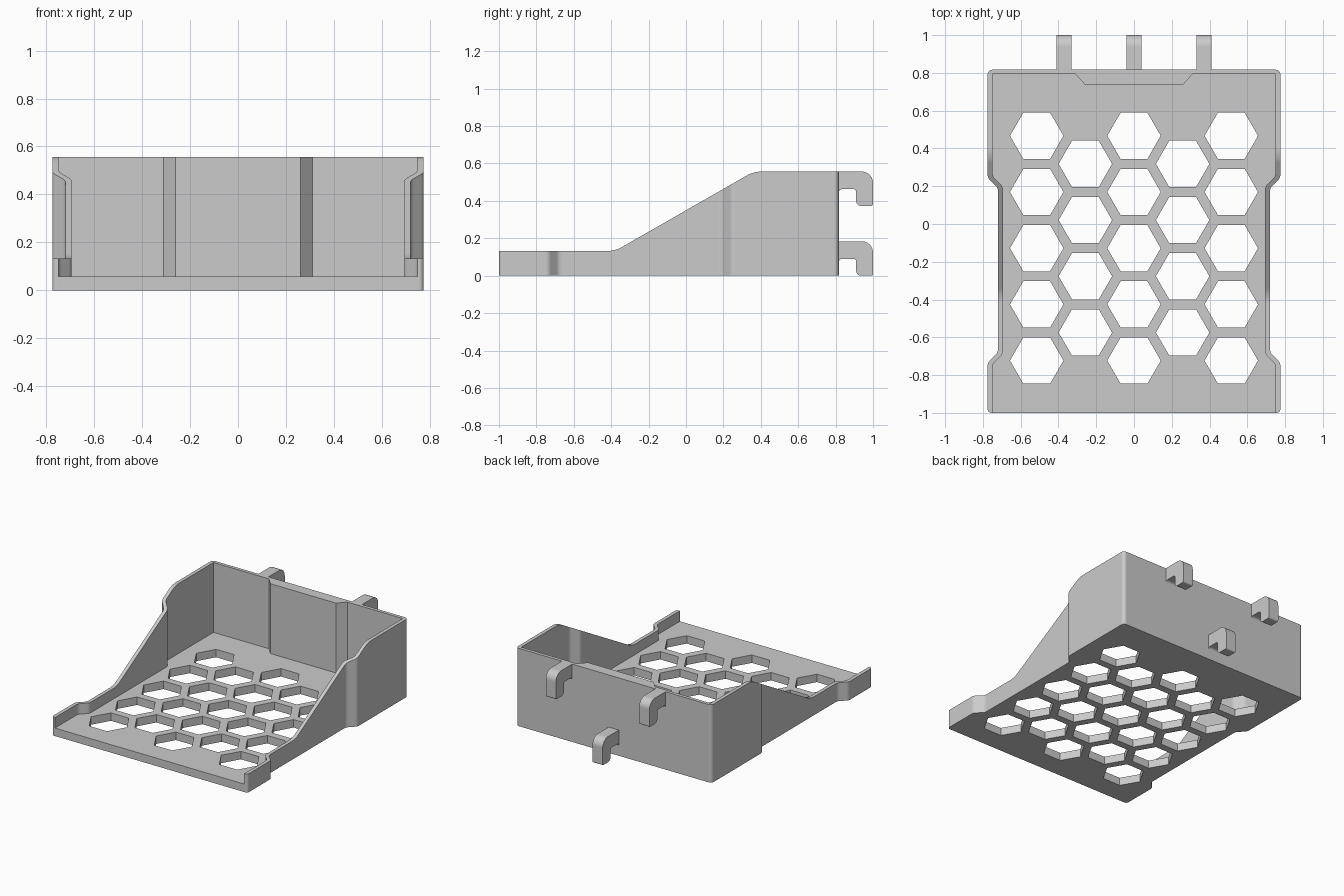
import bpy
import bmesh
import math
from mathutils import Vector

cube = bpy.data.objects.get("Cube")
if cube:
    bpy.data.objects.remove(cube, do_unlink=True)

grey = bpy.data.materials.new("light_grey")
grey.use_nodes = True
COLOUR = (0.6, 0.6, 0.6, 1)
grey.diffuse_color = COLOUR
grey.node_tree.nodes["Principled BSDF"].inputs["Base Color"].default_value = COLOUR

TOP, RIM, FLOOR = 0.557, 0.132, 0.057


def rounded(points, steps=6):
    """Replace each corner (a, b, radius) by an arc; radius is optional."""
    out = []
    for i, corner in enumerate(points):
        p = Vector((corner[0], corner[1], 0))
        radius = corner[2] if len(corner) > 2 else 0
        if not radius:
            out.append(p)
            continue
        u = (Vector((*points[i - 1][:2], 0)) - p).normalized()
        v = (Vector((*points[(i + 1) % len(points)][:2], 0)) - p).normalized()
        half = u.angle(v) / 2
        centre = p + (u + v).normalized() * radius / math.sin(half)
        reach = radius / math.tan(half)
        start = (p + u * reach - centre).normalized()
        end = (p + v * reach - centre).normalized()
        out += [centre + start.slerp(end, k / steps).normalized() * radius
                for k in range(steps + 1)]
    return out


def prism(name, outlines, axis, low, high):
    """Extrude closed outlines along x (outline in y, z) or z (outline in x, y)."""
    bm = bmesh.new()
    for outline in outlines:
        rings = []
        for h in (low, high):
            rings.append([bm.verts.new((h, p[0], p[1]) if axis == "x" else (p[0], p[1], h))
                          for p in outline])
        n = len(outline)
        for ring in rings:
            bm.faces.new(ring)
        for i in range(n):
            j = (i + 1) % n
            bm.faces.new((rings[0][i], rings[0][j], rings[1][j], rings[1][i]))
    bmesh.ops.recalc_face_normals(bm, faces=bm.faces)
    mesh = bpy.data.meshes.new(name)
    bm.to_mesh(mesh)
    bm.free()
    mesh.materials.append(grey)
    obj = bpy.data.objects.new(name, mesh)
    bpy.context.collection.objects.link(obj)
    return obj


def activate(obj):
    bpy.ops.object.select_all(action="DESELECT")
    obj.select_set(True)
    bpy.context.view_layer.objects.active = obj


def cut(obj, tool, operation):
    activate(obj)
    mod = obj.modifiers.new("cut", "BOOLEAN")
    mod.object, mod.operation, mod.solver = tool, operation, "EXACT"
    bpy.ops.object.modifier_apply(modifier=mod.name)
    bpy.data.objects.remove(tool, do_unlink=True)


def finish(obj):
    activate(obj)
    bpy.ops.object.shade_smooth_by_angle(angle=math.radians(30))
    mod = obj.modifiers.new("even_shading", "WEIGHTED_NORMAL")
    mod.keep_sharp = True


def mirrored(half):
    """Close a right-hand half outline with its mirror image."""
    return half + [(-p[0], *p[1:]) for p in reversed(half)]


# Tray body: waisted plan, trimmed by the sloping side profile
plan = mirrored([(0.775, -1, 0.02), (0.775, -0.735, 0.04), (0.72, -0.68, 0.04),
                 (0.72, 0.19, 0.04), (0.775, 0.245, 0.04), (0.775, 0.817, 0.025)])
tray = prism("tray", [rounded(plan)], "z", 0, 1)
slope = rounded([(-1.1, -0.1), (0.9, -0.1), (0.9, TOP),
                 (0.362, TOP, 0.16), (-0.38, RIM, 0.16), (-1.1, RIM)])
cut(tray, prism("profile_tool", [slope], "x", -1, 1), "INTERSECT")

# Open-fronted cavity with a thicker middle panel in the back wall
cavity = mirrored([(0.749, -1.1), (0.749, -0.742, 0.04), (0.694, -0.687, 0.04),
                   (0.694, 0.197, 0.04), (0.749, 0.252, 0.04),
                   (0.749, 0.793), (0.31, 0.793), (0.26, 0.738)])
cut(tray, prism("cavity_tool", [rounded(cavity)], "z", FLOOR, 1.1), "DIFFERENCE")

# Honeycomb holes through the floor
PITCH_X, PITCH_Y, HEX = 0.2575, 0.2975, 0.1415
holes = []
for col in range(-2, 3):
    odd = col % 2
    for row in range(4 if odd else 5):
        cx, cy = col * PITCH_X, 0.467 - PITCH_Y * (row + odd / 2)
        holes.append([(cx + HEX * math.cos(k * math.pi / 3),
                       cy + HEX * math.sin(k * math.pi / 3)) for k in range(6)])
cut(tray, prism("hole_tool", holes, "z", -0.1, 0.1), "DIFFERENCE")
finish(tray)

# Hanging hooks: two at the top of the back wall, one at the bottom
hook = rounded([(0.8, TOP), (1, TOP, 0.06), (1, 0.373, 0.01), (0.91, 0.373, 0.025),
                (0.91, 0.463, 0.015), (0.817, 0.463, 0.018), (0.817, 0.44), (0.8, 0.44)])
for name, x, drop in (("left_hook", 0.37, 0), ("right_hook", -0.37, 0),
                      ("lower_hook", 0, 0.373)):
    outline = [(p.x, p.y - drop) for p in hook]
    finish(prism(name, [outline], "x", x - 0.04, x + 0.04))
